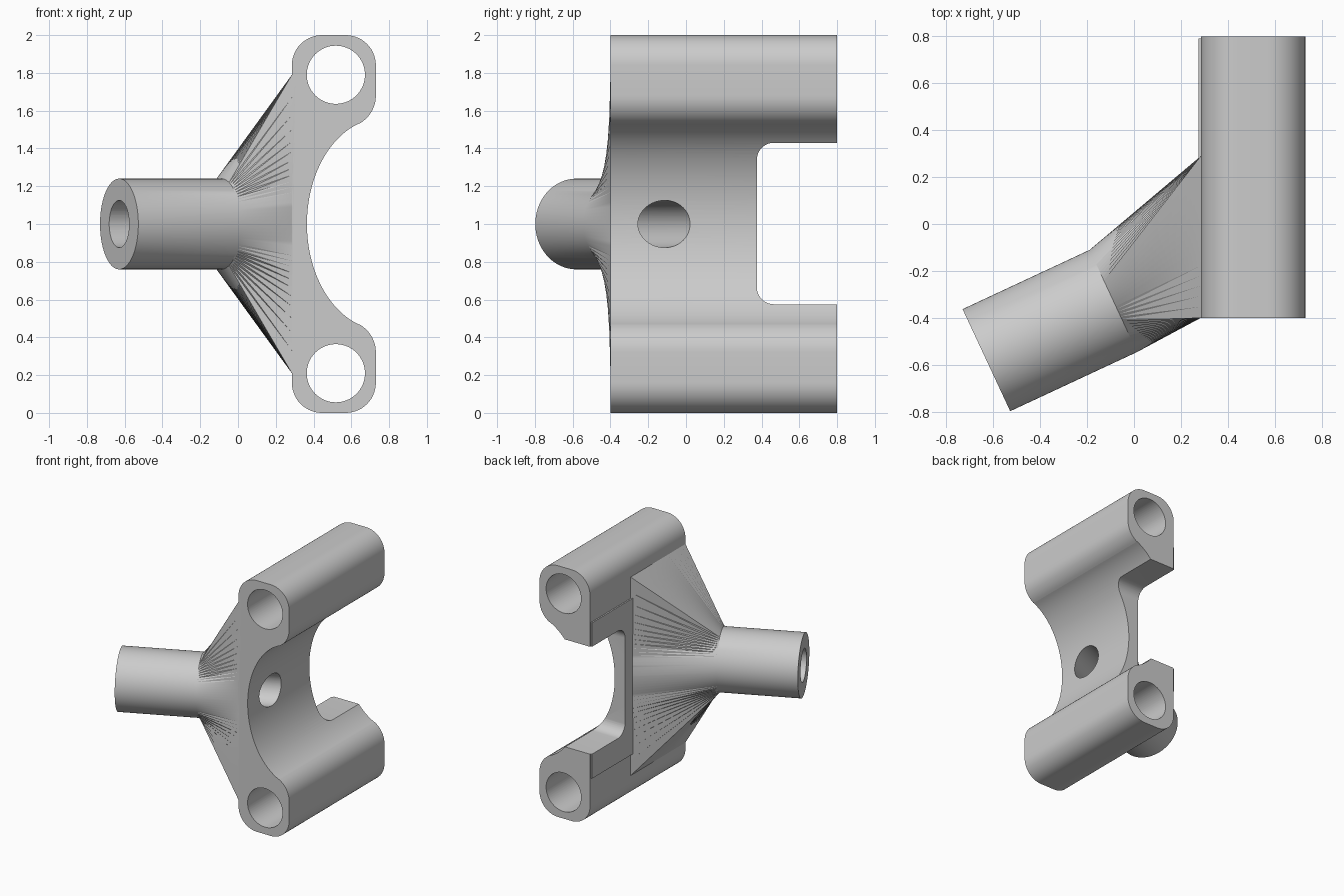
import bpy, bmesh
from math import sin, cos, atan2, pi, radians, hypot
from mathutils import Vector

if "Cube" in bpy.data.objects:
    bpy.data.objects.remove(bpy.data.objects["Cube"])


def mesh_object(name, bm):
    bmesh.ops.recalc_face_normals(bm, faces=bm.faces[:])
    mesh = bpy.data.meshes.new(name)
    bm.to_mesh(mesh)
    bm.free()
    obj = bpy.data.objects.new(name, mesh)
    bpy.context.collection.objects.link(obj)
    return obj


def loft(name, rings):
    """Skin a stack of equal-length closed rings and cap both ends."""
    bm = bmesh.new()
    rows = [[bm.verts.new(p) for p in ring] for ring in rings]
    n = len(rows[0])
    for a, b in zip(rows, rows[1:]):
        for i in range(n):
            j = (i + 1) % n
            bm.faces.new((a[i], a[j], b[j], b[i]))
    bmesh.ops.triangulate(bm, faces=bm.faces[:])
    bm.faces.new(rows[0])
    bm.faces.new(rows[-1])
    return mesh_object(name, bm)


def arc(cx, cz, rx, rz, a0, a1, n):
    return [(cx + rx * cos(radians(a0 + (a1 - a0) * i / n)),
             cz + rz * sin(radians(a0 + (a1 - a0) * i / n))) for i in range(n + 1)]


def extrude_y(name, profile, y0, y1):
    return loft(name, [[(x, y, z) for x, z in profile] for y in (y0, y1)])


def boolean(target, other, op):
    mod = target.modifiers.new(op.lower(), 'BOOLEAN')
    mod.operation, mod.solver, mod.object = op, 'EXACT', other
    deps = bpy.context.evaluated_depsgraph_get()
    mesh = bpy.data.meshes.new_from_object(target.evaluated_get(deps))
    target.modifiers.clear()
    target.data = mesh
    bpy.data.objects.remove(other)


# Clamp plate: one half of the profile (z relative to mid height), mirrored
half = arc(0.765, 0, 0.40, 0.56, 180, 108, 28)
half += arc(0.56, 0.68, 0.17, 0.17, -61, 0, 10)
half += arc(0.57, 0.84, 0.16, 0.16, 0, 90, 14)
half += arc(0.445, 0.84, 0.16, 0.16, 90, 180, 14)
profile = [(x, 1 + z) for x, z in half] + [(x, 1 - z) for x, z in reversed(half[1:])]
body = extrude_y("bracket_body", profile, -0.4, 0.8)

# Slightly raised pad on the back of the plate
pad = extrude_y("back_pad", [(0.274, 0.38), (0.34, 0.38), (0.34, 1.62), (0.274, 1.62)], -0.37, 0.79)
boolean(body, pad, 'UNION')

# Angled tube blending into a rectangular foot
HW, HH, R = 0.345, 0.79, 0.24
phi = atan2(HH, HW)
quadrant = [phi * i / 18 for i in range(18)] + [phi + (pi / 2 - phi) * i / 8 for i in range(8)]
angles = quadrant + [pi - a for a in [pi / 2] + quadrant[:0:-1]]
angles += [a + pi for a in angles]
axis = Vector((cos(radians(25)), sin(radians(25)), 0))
side = Vector((axis.y, -axis.x, 0))
up = Vector((0, 0, 1))


def circle(center, r):
    return [center + side * (r * cos(a)) + up * (r * sin(a)) for a in angles]


def rectangle(x, s):
    pts = []
    for a in angles:
        k = s * min(HW / max(abs(cos(a)), 1e-9), HH / max(abs(sin(a)), 1e-9))
        pts.append(Vector((x, -0.055 - k * cos(a), 1 + k * sin(a))))
    return pts


tube_base = Vector((-0.088, -0.328, 1))
tube_end = tube_base - axis * 0.597
neck = loft("neck", [circle(tube_end, R), circle(tube_base, R),
                     rectangle(0.285, 1), rectangle(0.33, 0.9)])
boolean(body, neck, 'UNION')

# Bore through the tube and the two lug holes
bore = loft("bore_cutter", [circle(tube_end - axis * 0.1, 0.125), circle(tube_end + axis * 1.6, 0.125)])
boolean(body, bore, 'DIFFERENCE')
for z in (0.21, 1.79):
    hole = extrude_y("lug_cutter", arc(0.518, z, 0.154, 0.154, 0, 354.375, 63), -0.6, 1.0)
    boolean(body, hole, 'DIFFERENCE')

# Rear window with rounded inner corners
window = arc(0.465, 1.34, 0.09, 0.09, 90, 180, 10) + arc(0.465, 0.665, 0.09, 0.09, 180, 270, 10)
window += [(1.0, 0.575), (1.0, 1.43)]
cutter = loft("window_cutter", [[(x, y, z) for y, z in window] for x in (0.1, 1.0)])
boolean(body, cutter, 'DIFFERENCE')

# Smooth shading with crisp edges
bpy.ops.object.select_all(action='DESELECT')
body.select_set(True)
bpy.context.view_layer.objects.active = body
bpy.ops.object.shade_smooth_by_angle(angle=radians(25))
